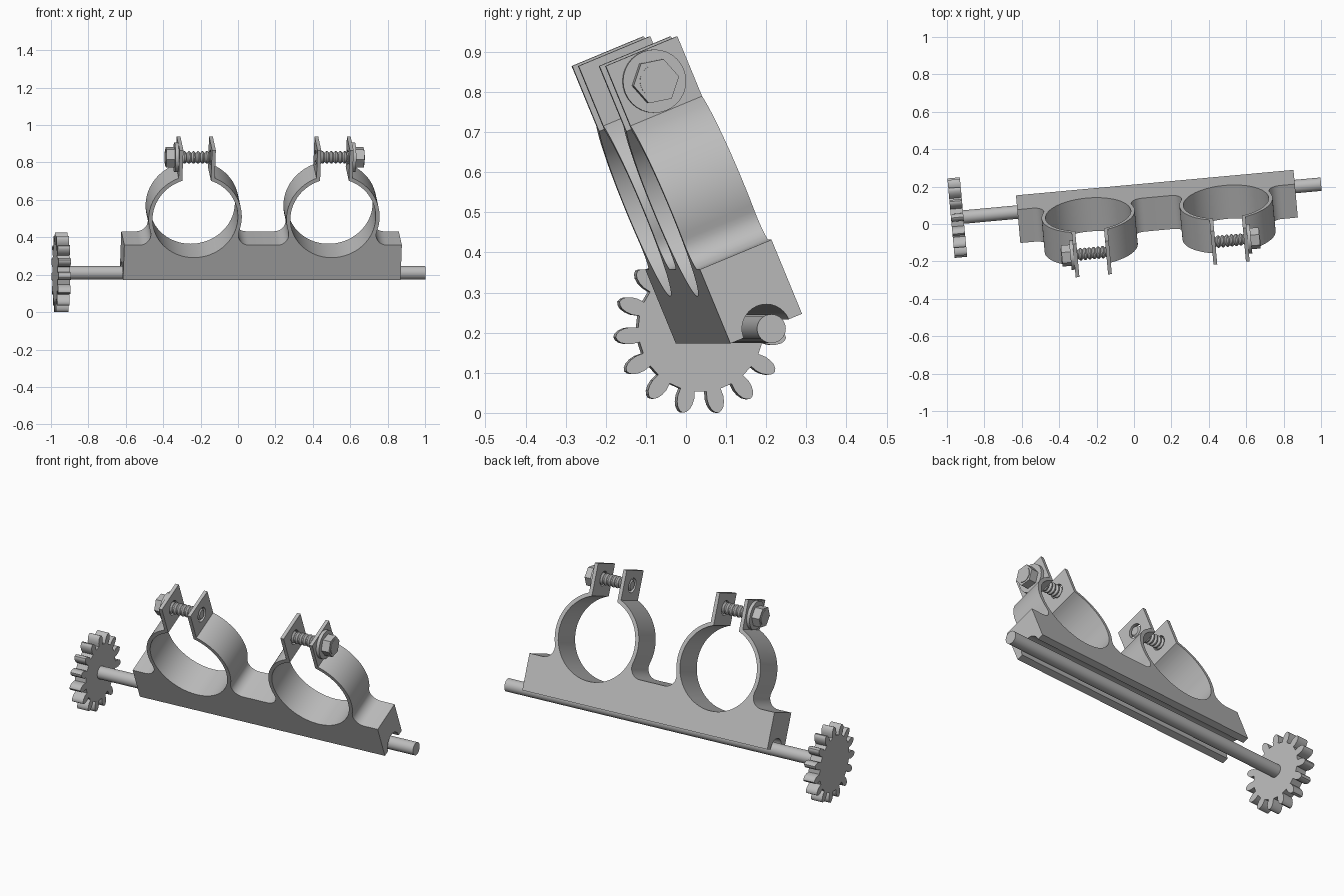
import bpy, bmesh
from math import sin, cos, pi, sqrt, radians, atan2
from mathutils import Matrix, Vector

old = bpy.data.objects.get("Cube")
if old:
    bpy.data.objects.remove(old, do_unlink=True)

grey = bpy.data.materials.new("plain grey")
grey.use_nodes = True
grey.diffuse_color = (0.5, 0.5, 0.5, 1)
grey.node_tree.nodes["Principled BSDF"].inputs["Base Color"].default_value = (0.5, 0.5, 0.5, 1)

# The whole assembly is leaned forward and turned a little; its origin is on the shaft axis
POSE = (Matrix.Translation((0.119, 0.132, 0.21)) @ Matrix.Rotation(radians(5.25), 4, 'Z')
        @ Matrix.Rotation(radians(22.5), 4, 'X'))


def finish(name, bm):
    bmesh.ops.recalc_face_normals(bm, faces=bm.faces[:])
    mesh = bpy.data.meshes.new(name)
    bm.to_mesh(mesh)
    bm.free()
    mesh.materials.append(grey)
    ob = bpy.data.objects.new(name, mesh)
    bpy.context.collection.objects.link(ob)
    ob.matrix_world = POSE
    return ob


def smooth(ob):
    bpy.ops.object.select_all(action='DESELECT')
    ob.select_set(True)
    bpy.context.view_layer.objects.active = ob
    bpy.ops.object.shade_smooth_by_angle(angle=radians(30))


def prism(name, points, offset):
    """Extrude a closed outline along a vector."""
    bm = bmesh.new()
    face = bm.faces.new([bm.verts.new(p) for p in points])
    new = bmesh.ops.extrude_face_region(bm, geom=[face])["geom"]
    bmesh.ops.translate(bm, vec=offset, verts=[v for v in new if isinstance(v, bmesh.types.BMVert)])
    return finish(name, bm)


def lathe(name, profile, centre=(0, 0, 0), sides=32, turn=0.0):
    """Turn (x, radius) pairs about an axis along x, with capped ends."""
    bm = bmesh.new()
    rings = []
    for x, r in profile:
        angles = [turn + 2 * pi * i / sides for i in range(sides)]
        rings.append([bm.verts.new(Vector(centre) + Vector((x, r * cos(a), r * sin(a)))) for a in angles])
    for a, b in zip(rings, rings[1:]):
        for i in range(sides):
            j = (i + 1) % sides
            bm.faces.new((a[i], a[j], b[j], b[i]))
    bm.faces.new(rings[0])
    bm.faces.new(rings[-1])
    return finish(name, bm)


def arc(cx, cz, r, start, end, steps):
    return [(cx + r * cos(start + (end - start) * i / steps),
             cz + r * sin(start + (end - start) * i / steps)) for i in range(steps + 1)]


# Main dimensions
LENGTH, DEPTH, LEDGE = 1.49, 0.194, 0.2
SPACING, RING_Z, OUTER, INNER = 0.37, 0.357, 0.25, 0.229
TAB_IN, TAB_OUT, TAB_TOP, BOLT_Z = 0.077, 0.097, 0.749, 0.668
FILLET = 0.06


def ring_half():
    """Right half of a clamp ring, from the ledge up over the tab and down to the inside bottom."""
    fz = LEDGE + FILLET
    fx = sqrt((OUTER + FILLET) ** 2 - (RING_Z - fz) ** 2)
    low = atan2(fz - RING_Z, fx)
    out_end = atan2(sqrt(OUTER ** 2 - TAB_OUT ** 2), TAB_OUT)
    in_end = atan2(sqrt(INNER ** 2 - TAB_IN ** 2), TAB_IN)
    pts = arc(fx, fz, FILLET, -pi / 2, low - pi, 8)
    pts += arc(0, RING_Z, OUTER, low, out_end, 24)[1:]
    pts += [(TAB_OUT, TAB_TOP), (TAB_IN, TAB_TOP)]
    return pts + arc(0, RING_Z, INNER, in_end, -pi / 2, 36)


# Clamp body: one outline with base, both rings and tabs
half = ring_half()
ring = half + [(-x, z) for x, z in reversed(half[:-1])]
outline = [(-LENGTH / 2, 0), (LENGTH / 2, 0), (LENGTH / 2, LEDGE)]
for cx in (SPACING, -SPACING):
    outline += [(cx + x, z) for x, z in ring]
outline.append((-LENGTH / 2, LEDGE))
body = prism("clamp_body", [(x, -DEPTH / 2, z) for x, z in outline], (0, DEPTH, 0))

# Shaft groove and bolt holes
cutters = [lathe("groove_cutter", [(-1, 0.061), (1, 0.061)])]
for cx in (-SPACING, SPACING):
    cutters.append(lathe("hole_cutter", [(cx - 0.15, 0.04), (cx + 0.15, 0.04)], (0, 0, BOLT_Z)))
for cutter in cutters:
    cutter.hide_render = True
    mod = body.modifiers.new("cut", 'BOOLEAN')
    mod.operation, mod.solver, mod.object = 'DIFFERENCE', 'EXACT', cutter
bpy.context.view_layer.update()
cut_mesh = bpy.data.meshes.new_from_object(body.evaluated_get(bpy.context.evaluated_depsgraph_get()))
body.modifiers.clear()
body.data = cut_mesh
for cutter in cutters:
    bpy.data.objects.remove(cutter, do_unlink=True)
smooth(body)

# Shaft
smooth(lathe("shaft", [(-1.09, 0.036), (0.885, 0.036)]))

# Gear with rounded teeth
TEETH, TIP = 15, 0.2145
flank = [(0.156, 0.018), (0.175, 0.021), (0.19, 0.0195), (0.203, 0.015), (0.211, 0.008)]
tooth = [(r, -w) for r, w in flank] + [(TIP, 0)] + [(r, w) for r, w in reversed(flank)]
gear = []
for k in range(TEETH):
    a = radians(-4.8) + 2 * pi * k / TEETH
    gear += [(-1.102, r * cos(a) - w * sin(a), r * sin(a) + w * cos(a)) for r, w in tooth]
smooth(prism("gear", gear, (0.067, 0, 0)))

# Bolts, one per ring, with their heads facing outwards
for side, label in ((1, "left"), (-1, "right")):
    centre = (side * SPACING, 0, BOLT_Z)
    face = TAB_OUT
    thread = [(-TAB_OUT, 0.024)]
    pitch = 0.024
    for i in range(8):
        x = -TAB_OUT + 0.002 + i * pitch
        thread += [(x + pitch * 0.3, 0.033), (x + pitch * 0.6, 0.033), (x + pitch * 0.95, 0.024)]
    parts = {
        "bolt_thread": (thread, 24),
        "washer": ([(face, 0.079), (face + 0.018, 0.079)], 32),
        "bolt_head": ([(face + 0.018, 0.058), (face + 0.064, 0.058)], 6),
    }
    for part, (profile, sides) in parts.items():
        ob = lathe(label + "_" + part, [(side * x, r) for x, r in profile], centre, sides, radians(-11))
        if sides > 6:
            smooth(ob)
    # Round raised face on the head
    smooth(lathe(label + "_head_face", [(side * (face + 0.06), 0.041), (side * (face + 0.067), 0.041)], centre))
